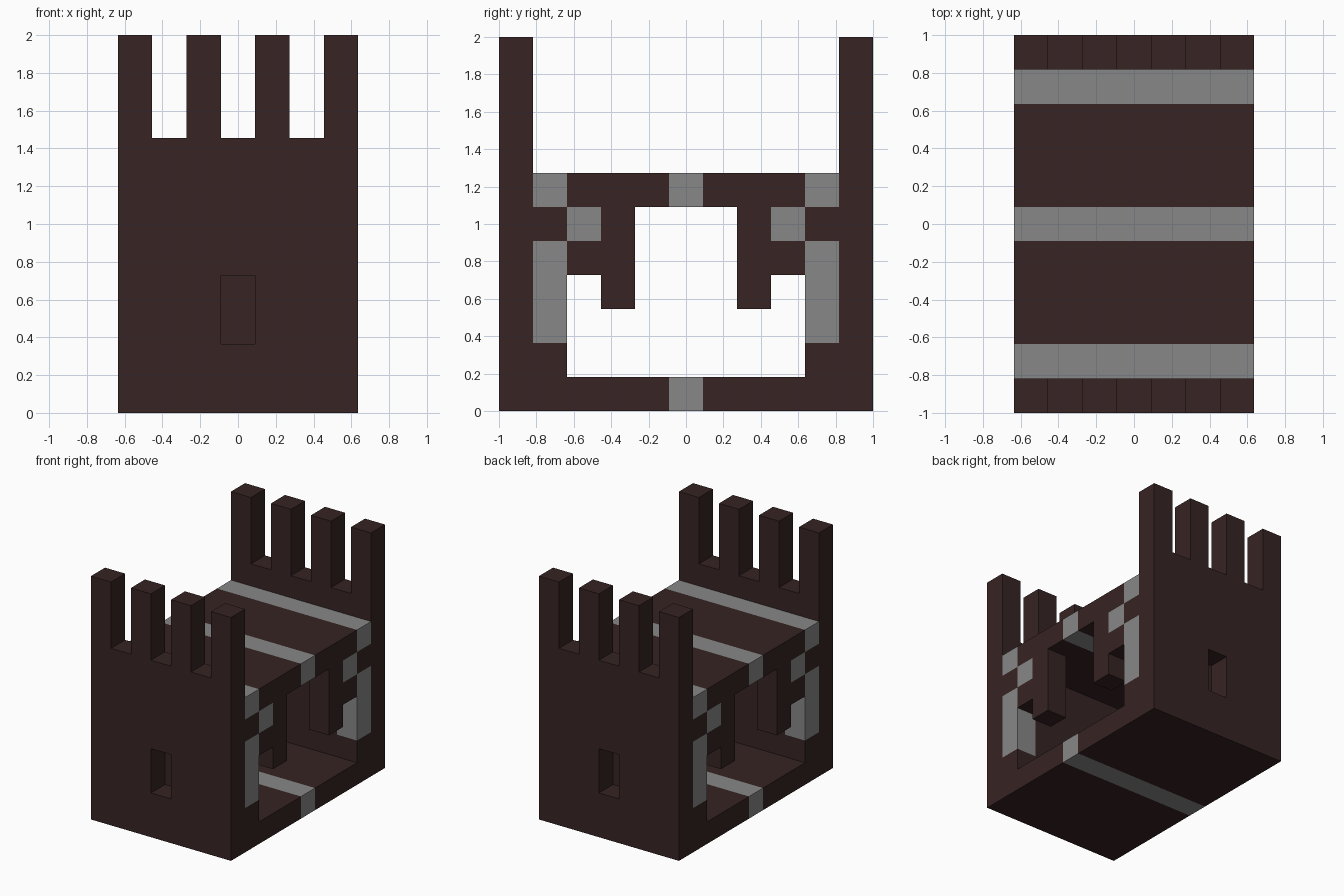
import bpy
import bmesh
from mathutils import Vector

if "Cube" in bpy.data.objects:
    bpy.data.objects.remove(bpy.data.objects["Cube"], do_unlink=True)

U = 2 / 11  # one block


def material(name, color):
    mat = bpy.data.materials.new(name)
    mat.use_nodes = True
    mat.diffuse_color = color
    bsdf = mat.node_tree.nodes["Principled BSDF"]
    bsdf.inputs["Base Color"].default_value = color
    bsdf.inputs["Roughness"].default_value = 0.9
    return mat


MATS = [material("dark brown", (0.038, 0.017, 0.017, 1)),
        material("stone grey", (0.245, 0.245, 0.245, 1))]


def panel(name, rows, across, start, depth):
    """Extrude a block pattern (rows from top to bottom, D dark, G grey, . open).

    across is the axis the rows run along; the panel is thickened along the other one.
    """
    through = 1 - across
    bm = bmesh.new()
    half = len(rows[0]) / 2
    verts = {}

    def vert(col, row):
        if (col, row) not in verts:
            co = Vector((0, 0, row * U))
            co[across] = (col - half) * U
            co[through] = start * U
            verts[col, row] = bm.verts.new(co)
        return verts[col, row]

    for row, line in enumerate(reversed(rows)):
        for col, block in enumerate(line):
            if block != ".":
                face = bm.faces.new([vert(col, row), vert(col + 1, row),
                                     vert(col + 1, row + 1), vert(col, row + 1)])
                face.material_index = int(block == "G")

    # Thicken, keeping the first faces as the other cap
    result = bmesh.ops.extrude_face_region(bm, geom=bm.faces[:], use_keep_orig=True)
    shift = Vector()
    shift[through] = depth * U
    moved = [g for g in result["geom"] if isinstance(g, bmesh.types.BMVert)]
    bmesh.ops.translate(bm, verts=moved, vec=shift)
    bm.normal_update()

    # Rim faces take the colour of the block they belong to
    for face in bm.faces:
        if abs(face.normal[through]) < 0.5:
            for edge in face.edges:
                for other in edge.link_faces:
                    if abs(other.normal[through]) > 0.5:
                        face.material_index = other.material_index
    bmesh.ops.recalc_face_normals(bm, faces=bm.faces[:])

    mesh = bpy.data.meshes.new(name)
    bm.to_mesh(mesh)
    bm.free()
    for mat in MATS:
        mesh.materials.append(mat)
    obj = bpy.data.objects.new(name, mesh)
    bpy.context.collection.objects.link(obj)
    return obj


# Tall end walls with battlements and a window niche
wall = ["D.D.D.D"] * 3 + ["DDDDDDD"] * 4 + ["DDD.DDD"] * 2 + ["DDDDDDD"] * 2
panel("front_wall", wall, 0, -5.5, 1)
panel("back_wall", wall, 0, 4.5, 1)

# Hall between them: floor, inner walls and banded roof
roof = "GDDDGDDDG"
floor = "DDDDGDDDD"
post = "D.......D"
panel("hall", [roof] + [post] * 5 + [floor], 1, -2.5, 5)

# Open side frames with stone posts and hanging brackets
side = [roof,
        "DGD...DGD",
        "GDD...DDG",
        "G.D...D.G",
        "G.......G",
        post,
        floor]
panel("left_side_frame", side, 1, 2.5, 1)
panel("right_side_frame", side, 1, -3.5, 1)
